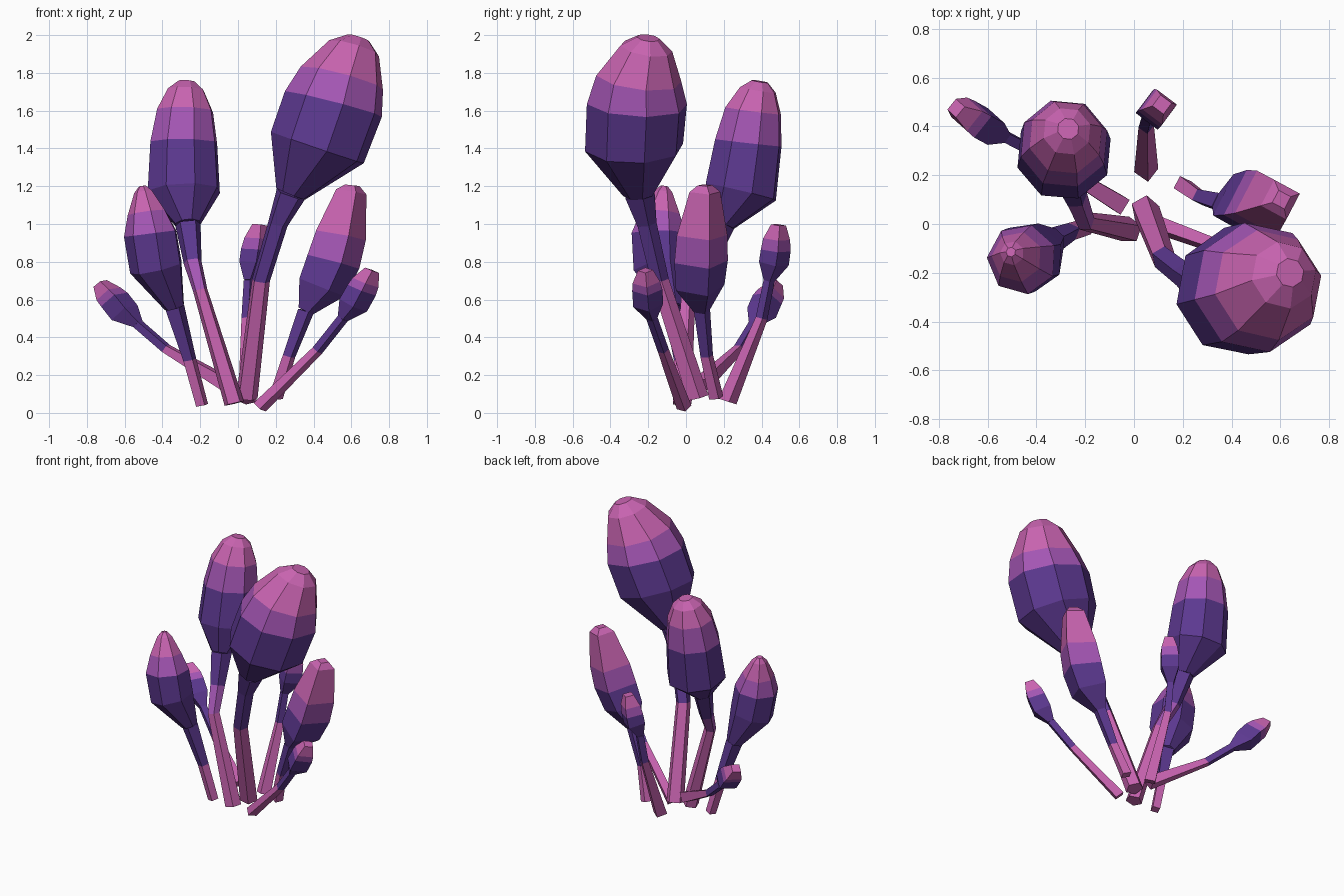
import bpy, bmesh, math
from mathutils import Vector


def material(name, rgb):
    m = bpy.data.materials.new(name)
    m.diffuse_color = (*rgb, 1)
    return m


MATS = [material("pink", (0.578, 0.125, 0.434)),
        material("violet", (0.37, 0.092, 0.455)),
        material("dark purple", (0.108, 0.040, 0.28))]
P, V, D = 0, 1, 2


def tube(name, sides, rings, phase=0.0, upright=0.25):
    """Faceted tube; each ring is (x, y, z, radius, colour of the band below it)."""
    bm = bmesh.new()
    pts = [Vector(r[:3]) for r in rings]
    loops = []
    for i, r in enumerate(rings):
        a, b = pts[max(i - 1, 0)], pts[min(i + 1, len(pts) - 1)]
        t = (b - a).normalized()
        t = (t + Vector((0, 0, upright))).normalized()
        u = (Vector((1, 0, 0)) - t * t.x).normalized()
        w = t.cross(u)
        loop = []
        for k in range(sides):
            ang = phase + 2 * math.pi * k / sides
            loop.append(bm.verts.new(pts[i] + (u * math.cos(ang) + w * math.sin(ang)) * r[3]))
        loops.append(loop)
    for i in range(1, len(rings)):
        for k in range(sides):
            n = (k + 1) % sides
            f = bm.faces.new((loops[i - 1][k], loops[i - 1][n], loops[i][n], loops[i][k]))
            f.material_index = rings[i][4]
    bm.faces.new(loops[0][::-1]).material_index = rings[1][4]
    bm.faces.new(loops[-1]).material_index = rings[-1][4]
    bmesh.ops.recalc_face_normals(bm, faces=bm.faces)
    me = bpy.data.meshes.new(name)
    bm.to_mesh(me)
    bm.free()
    for m in MATS:
        me.materials.append(m)
    ob = bpy.data.objects.new(name, me)
    bpy.context.collection.objects.link(ob)


def stalk(name, stem_sides, bulb_sides, neck, rings, phase=0.0):
    """Stem up to the neck ring, bulb from the neck ring on."""
    tube(name + "_stem", stem_sides, rings[:neck + 1], phase)
    tube(name + "_bulb", bulb_sides, rings[neck:], phase, 0.35)


# Two tall stalks
stalk("tallest", 5, 8, 3, [
    (0.045, 0.06, 0.08, 0.06, P), (0.12, -0.14, 0.70, 0.05, P),
    (0.21, -0.21, 1.00, 0.055, D), (0.28, -0.25, 1.16, 0.085, D),
    (0.42, -0.275, 1.405, 0.265, D), (0.505, -0.26, 1.635, 0.27, D),
    (0.55, -0.25, 1.77, 0.23, V), (0.615, -0.21, 1.93, 0.14, P),
    (0.64, -0.20, 1.985, 0.06, P)], 0.2)
stalk("tall_left", 5, 8, 3, [
    (-0.02, -0.025, 0.05, 0.055, P), (-0.2, 0.01, 0.65, 0.04, P),
    (-0.24, 0.11, 0.80, 0.05, V), (-0.265, 0.19, 1.00, 0.07, D),
    (-0.287, 0.29, 1.17, 0.20, D), (-0.287, 0.33, 1.43, 0.185, D),
    (-0.28, 0.355, 1.60, 0.155, V), (-0.275, 0.38, 1.71, 0.10, P),
    (-0.27, 0.39, 1.755, 0.045, P)], 0.3)

# Two medium stalks
stalk("medium_left", 4, 7, 2, [
    (-0.19, -0.01, 0.04, 0.035, P), (-0.255, -0.03, 0.28, 0.037, P),
    (-0.335, -0.07, 0.56, 0.055, D), (-0.43, -0.135, 0.77, 0.145, D),
    (-0.46, -0.145, 0.95, 0.145, D), (-0.48, -0.135, 1.06, 0.105, V),
    (-0.50, -0.12, 1.17, 0.05, P), (-0.505, -0.115, 1.20, 0.02, P)], 0.4)
stalk("medium_right", 4, 4, 2, [
    (0.20, 0.16, 0.08, 0.04, P), (0.27, 0.11, 0.30, 0.035, P),
    (0.36, 0.085, 0.54, 0.045, D), (0.445, 0.075, 0.665, 0.135, D),
    (0.505, 0.08, 0.80, 0.148, D), (0.545, 0.085, 0.94, 0.14, V),
    (0.60, 0.10, 1.17, 0.085, P), (0.605, 0.10, 1.205, 0.04, P)], 0.3)

# Three small stalks
stalk("small_right", 4, 4, 2, [
    (0.115, -0.01, 0.03, 0.04, P), (0.42, -0.12, 0.33, 0.03, P),
    (0.555, -0.18, 0.50, 0.03, D), (0.61, -0.20, 0.57, 0.08, D),
    (0.655, -0.205, 0.65, 0.08, D), (0.675, -0.21, 0.69, 0.073, V),
    (0.71, -0.215, 0.755, 0.04, P)])
stalk("small_back", 4, 4, 2, [
    (0.05, 0.22, 0.06, 0.05, P), (0.05, 0.40, 0.50, 0.032, P),
    (0.06, 0.44, 0.70, 0.03, D), (0.085, 0.465, 0.79, 0.08, D),
    (0.095, 0.475, 0.86, 0.08, D), (0.105, 0.48, 0.92, 0.072, V),
    (0.115, 0.49, 0.995, 0.04, P)], 0.15)
stalk("small_left", 4, 4, 2, [
    (-0.055, 0.08, 0.15, 0.05, P), (-0.38, 0.28, 0.34, 0.03, P),
    (-0.53, 0.36, 0.47, 0.03, D), (-0.60, 0.40, 0.53, 0.08, D),
    (-0.655, 0.43, 0.60, 0.08, D), (-0.685, 0.45, 0.63, 0.073, V),
    (-0.73, 0.475, 0.685, 0.04, P)])
